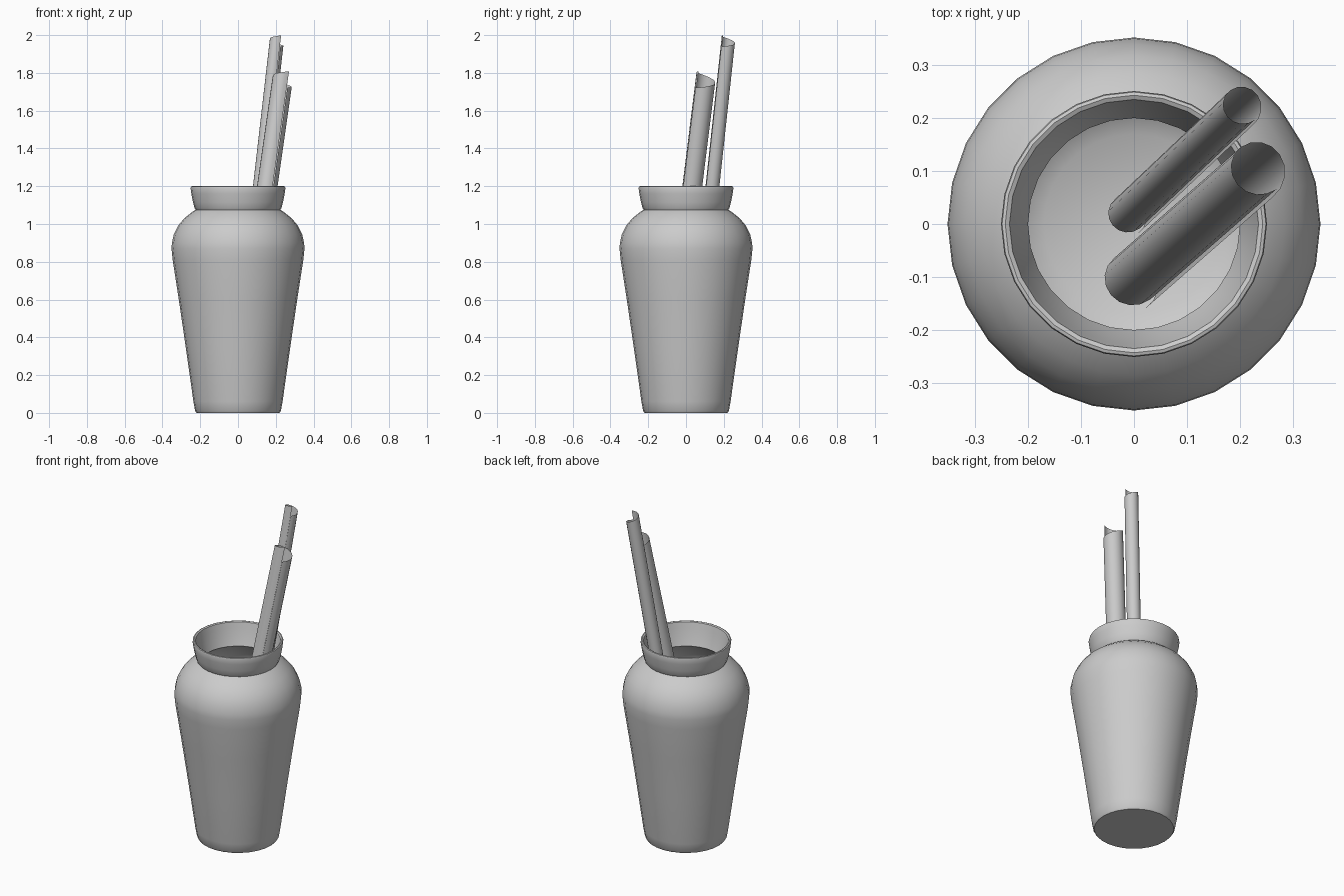
import bpy, math
from mathutils import Vector

if "Cube" in bpy.data.objects:
    bpy.data.objects.remove(bpy.data.objects["Cube"])


def make_object(name, verts, faces, angle):
    mesh = bpy.data.meshes.new(name)
    mesh.from_pydata(verts, [], faces)
    obj = bpy.data.objects.new(name, mesh)
    bpy.context.collection.objects.link(obj)
    bpy.ops.object.select_all(action='DESELECT')
    obj.select_set(True)
    bpy.context.view_layer.objects.active = obj
    bpy.ops.object.shade_smooth_by_angle(angle=math.radians(angle))
    return obj


def lathe(name, profile, sides):
    verts = [(r * math.cos(a), r * math.sin(a), z)
             for r, z in profile
             for a in (2 * math.pi * i / sides for i in range(sides))]
    faces = []
    for j in range(len(profile) - 1):
        for i in range(sides):
            k = (i + 1) % sides
            faces.append((j * sides + i, j * sides + k,
                          (j + 1) * sides + k, (j + 1) * sides + i))
    # outer base and inner floor discs
    faces.append(tuple(reversed(range(sides))))
    last = (len(profile) - 1) * sides
    faces.append(tuple(range(last, last + sides)))
    return make_object(name, verts, faces, 40)


def scroll(name, bottom, top, radius, drop, sides=16):
    # skewed roll of paper: open spiral tube whose rim steps down at the seam
    bottom, top = Vector(bottom), Vector(top)
    axis = (top - bottom).normalized()
    rot = Vector((0, 0, 1)).rotation_difference(axis)
    verts, faces = [], []
    for i in range(sides + 1):
        t = i / sides
        a = math.radians(-54) - 2 * math.pi * t
        r = radius * (0.95 + 0.13 * t)
        offset = rot @ Vector((r * math.cos(a), r * math.sin(a), 0))
        shift = axis * drop * (0.5 - t)
        verts += [bottom + offset + shift, top + offset + shift]
        if i:
            b = 2 * i
            faces.append((b, b - 2, b - 1, b + 1))
    return make_object(name, verts, faces, 40)


# vase: outside from base to lip, then the inside down to the floor
vase_profile = [
    (0.220, 0.0), (0.227, 0.010), (0.236, 0.06), (0.277, 0.35), (0.315, 0.61),
    (0.346, 0.81), (0.352, 0.87), (0.350, 0.90), (0.340, 0.945), (0.318, 0.99),
    (0.285, 1.03), (0.245, 1.062), (0.224, 1.075),
    (0.230, 1.085), (0.238, 1.115), (0.247, 1.16), (0.251, 1.19), (0.249, 1.198),
    (0.243, 1.2), (0.235, 1.196), (0.228, 1.165), (0.215, 1.11), (0.200, 1.065),
    (0.262, 1.015), (0.310, 0.95), (0.325, 0.87), (0.290, 0.61), (0.252, 0.35),
    (0.208, 0.06), (0.170, 0.035),
]
lathe("vase", vase_profile, 28)

# two paper rolls leaning in the vase
scroll("thin_roll", (-0.013, 0.017, 0.075), (0.204, 0.222, 1.968), 0.037, 0.06)
scroll("thick_roll", (-0.005, -0.107, 0.09), (0.234, 0.102, 1.764), 0.053, 0.088)
